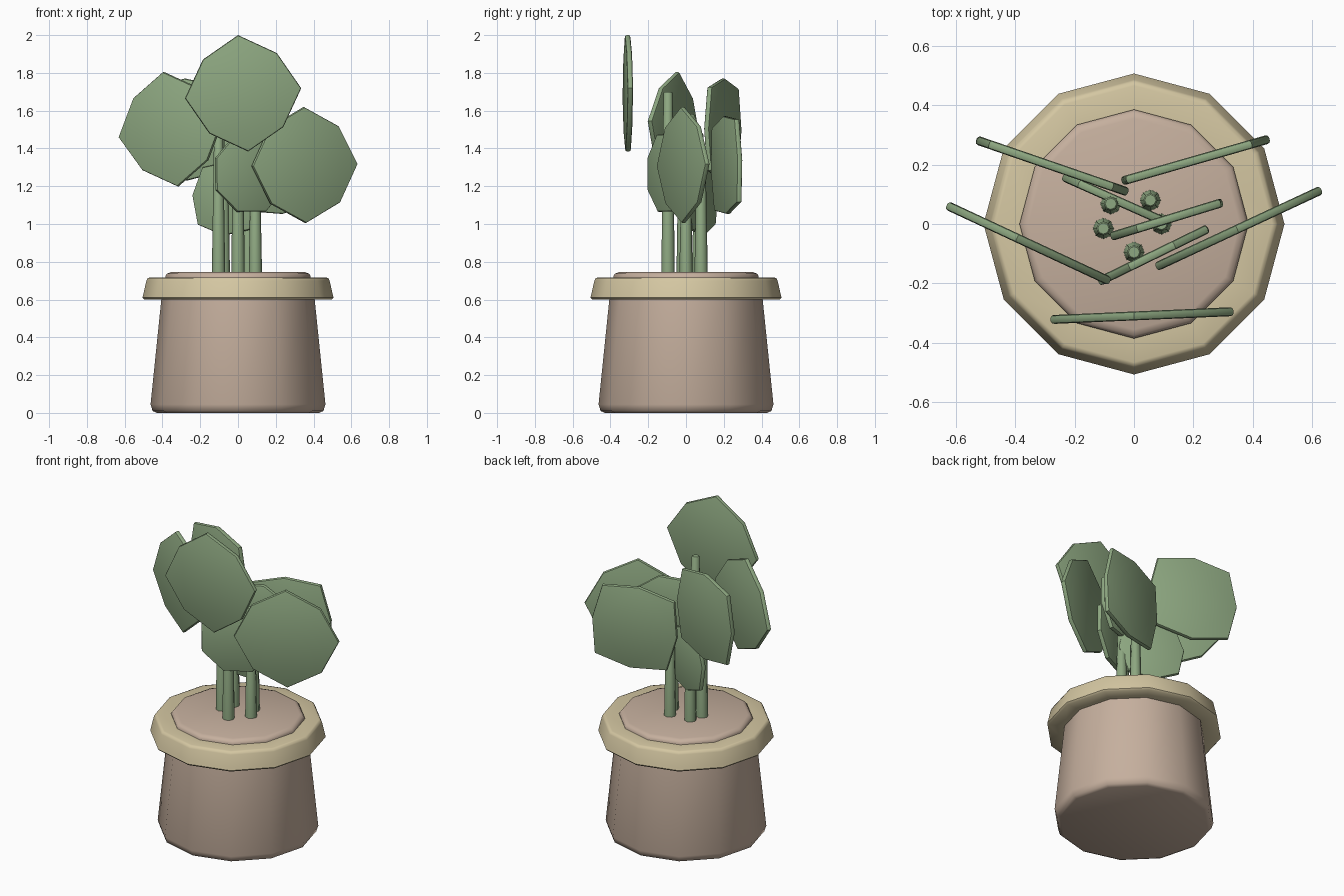
import bpy, bmesh, math
from mathutils import Matrix

if "Cube" in bpy.data.objects:
    bpy.data.objects.remove(bpy.data.objects["Cube"])


def material(name, color):
    m = bpy.data.materials.new(name)
    m.diffuse_color = (*color, 1)
    m.use_nodes = True
    m.node_tree.nodes["Principled BSDF"].inputs["Base Color"].default_value = m.diffuse_color
    return m


CLAY = material("clay_brown", (0.56, 0.43, 0.34))
SAND = material("sand_rim", (0.66, 0.57, 0.36))
GREEN = material("leaf_green", (0.27, 0.39, 0.22))


def finish(bm, name, mat, angle):
    bmesh.ops.recalc_face_normals(bm, faces=bm.faces)
    me = bpy.data.meshes.new(name)
    bm.to_mesh(me)
    bm.free()
    me.materials.append(mat)
    for p in me.polygons:
        p.use_smooth = True
    me.set_sharp_from_angle(angle=math.radians(angle))
    ob = bpy.data.objects.new(name, me)
    bpy.context.collection.objects.link(ob)
    return ob


def lathe(name, profile, mat, sides=12, center=(0, 0), angle=50):
    """Stack of rings (radius, z) closed with a cap at each end."""
    bm = bmesh.new()
    rings = []
    for r, z in profile:
        rings.append([bm.verts.new((center[0] + r * math.cos(math.tau * i / sides),
                                    center[1] + r * math.sin(math.tau * i / sides), z))
                      for i in range(sides)])
    for a, b in zip(rings, rings[1:]):
        for i in range(sides):
            j = (i + 1) % sides
            bm.faces.new((a[i], a[j], b[j], b[i]))
    bm.faces.new(rings[0][::-1])
    bm.faces.new(rings[-1])
    return finish(bm, name, mat, angle)


def leaf(name, center, azimuth, roll, corner, mid, thick=0.03):
    """Upright eight-sided plate with rounded edges."""
    bm = bmesh.new()
    verts = []
    for i in range(8):
        a = math.radians(roll + 45 * i)
        r = mid if i % 2 else corner
        verts.append(bm.verts.new((r * math.cos(a), -thick / 2, r * math.sin(a))))
    f = bm.faces.new(verts)
    ext = bmesh.ops.extrude_face_region(bm, geom=[f])
    for v in ext["geom"]:
        if isinstance(v, bmesh.types.BMVert):
            v.co.y += thick / 2 * 2
    bmesh.ops.recalc_face_normals(bm, faces=bm.faces)
    border = [e for e in bm.edges if abs(e.verts[0].co.y - e.verts[1].co.y) < 1e-5]
    bmesh.ops.bevel(bm, geom=border, offset=0.01, segments=2, profile=0.5, affect='EDGES')
    bm.transform(Matrix.Translation(center) @ Matrix.Rotation(math.radians(azimuth), 4, 'Z'))
    return finish(bm, name, GREEN, 40)


# Pot body, rim and soil
lathe("pot_body", [(0.43, 0), (0.452, 0.01), (0.463, 0.045), (0.405, 0.61)], CLAY)
lathe("pot_rim", [(0.40, 0.6), (0.497, 0.6), (0.506, 0.61), (0.502, 0.625),
                  (0.485, 0.70), (0.478, 0.713), (0.465, 0.717), (0.37, 0.717)], SAND)
lathe("soil", [(0.385, 0.70), (0.385, 0.725), (0.375, 0.738), (0.355, 0.745)], CLAY)

# Stems: x, y, top height
stems = [(0.0, -0.095, 1.70), (-0.103, -0.015, 1.48), (-0.078, 0.068, 1.48),
         (0.055, 0.08, 1.35), (0.092, 0.0, 1.32)]
for i, (x, y, top) in enumerate(stems):
    lathe(f"stem_{i + 1}", [(0.036, 0.70), (0.024, top - 0.006), (0.019, top)],
          GREEN, sides=8, center=(x, y))

# Leaves: centre, heading, roll, corner radius, in-between radius
leaf("leaf_front", (0.027, -0.308, 1.692), 2.5, 5, 0.309, 0.278)
leaf("leaf_left", (-0.355, -0.065, 1.502), -25, 8, 0.306, 0.272)
leaf("leaf_right", (0.352, -0.015, 1.312), 25, 1, 0.307, 0.285)
leaf("leaf_back_left", (-0.275, 0.195, 1.50), -19, 46, 0.312, 0.27)
leaf("leaf_back_right", (0.207, 0.215, 1.312), 16, 51, 0.312, 0.26)
leaf("small_leaf_low", (-0.06, 0.08, 1.135), -24, 40, 0.215, 0.197)
leaf("small_leaf_mid", (0.11, 0.015, 1.385), 17, 29, 0.217, 0.205)
leaf("small_leaf_front", (0.065, -0.105, 1.27), 26, 24, 0.222, 0.22)
